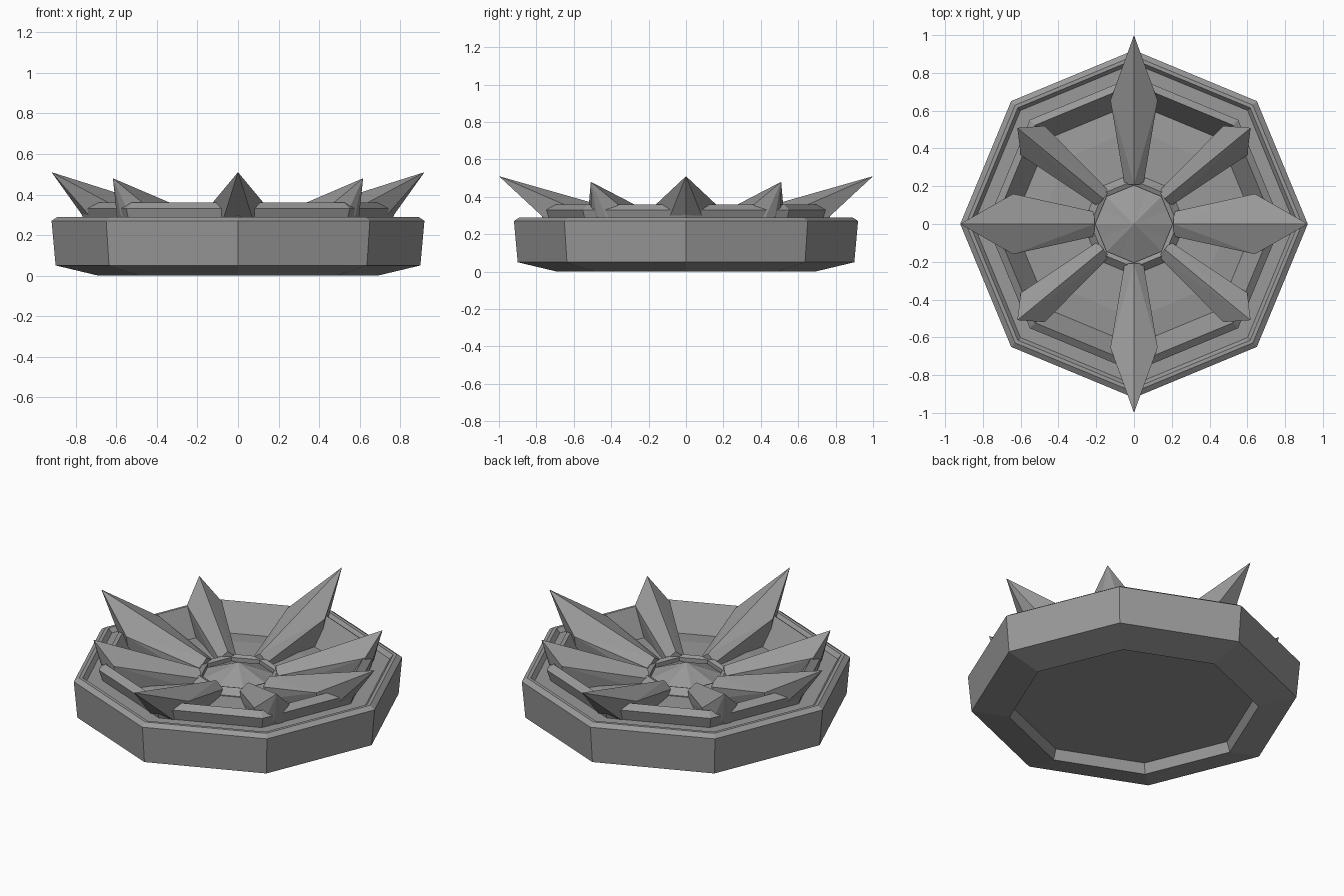
import bpy, bmesh, math
from mathutils import Matrix

if "Cube" in bpy.data.objects:
    bpy.data.objects.remove(bpy.data.objects["Cube"])

stone = bpy.data.materials.new("grey stone")
stone.diffuse_color = (0.32, 0.32, 0.32, 1)
stone.use_nodes = True
stone.node_tree.nodes["Principled BSDF"].inputs["Base Color"].default_value = stone.diffuse_color


def finish(name, bm):
    bmesh.ops.remove_doubles(bm, verts=bm.verts, dist=1e-5)
    bmesh.ops.recalc_face_normals(bm, faces=bm.faces)
    mesh = bpy.data.meshes.new(name)
    bm.to_mesh(mesh)
    bm.free()
    mesh.materials.append(stone)
    obj = bpy.data.objects.new(name, mesh)
    bpy.context.collection.objects.link(obj)
    return obj


def lathe(name, profile, sides=8, flute=0.0):
    """Revolve (radius, height) points into a faceted solid; flute pulls in every other column."""
    bm = bmesh.new()
    rings = []
    for r, z in profile:
        if r == 0:
            rings.append([bm.verts.new((0, 0, z))] * sides)
        else:
            ring = []
            for i in range(sides):
                a, k = math.tau * i / sides, 1 - flute * (i % 2)
                ring.append(bm.verts.new((r * k * math.cos(a), r * k * math.sin(a), z)))
            rings.append(ring)
    for a, b in zip(rings, rings[1:]):
        for i in range(sides):
            j = (i + 1) % sides
            bm.faces.new(list(dict.fromkeys([a[i], a[j], b[j], b[i]])))
    return finish(name, bm)


def spike(name, angle, tip_r, tip_z, wide_r, half, inner_half):
    """Ridged blade rising outwards from the hub."""
    pts = [(tip_r, 0, tip_z), (0.21, 0, 0.285), (min(0.77, tip_r - 0.05), 0, 0.30)]
    for s in (-1, 1):
        pts += [(wide_r, s * half, 0.36), (wide_r, s * half * 0.8, 0.19),
                (0.21, s * inner_half, 0.245), (0.21, s * inner_half, 0.17)]
    bm = bmesh.new()
    for p in pts:
        bm.verts.new(p)
    bmesh.ops.convex_hull(bm, input=bm.verts)
    loose = [v for v in bm.verts if not v.link_faces]
    bmesh.ops.delete(bm, geom=loose, context='VERTS')
    bmesh.ops.transform(bm, matrix=Matrix.Rotation(angle, 4, 'Z'), verts=bm.verts)
    return finish(name, bm)


# eight-sided dish: recessed underside, rim, groove, raised ring, sloping floor
lathe("base", [
    (0, 0.06), (0.67, 0.06), (0.69, 0), (0.90, 0.05), (0.92, 0.27),
    (0.89, 0.29), (0.87, 0.29), (0.85, 0.265), (0.76, 0.265), (0.78, 0.33),
    (0.74, 0.36), (0.64, 0.205), (0.50, 0.22), (0, 0.22)])

# hub collar and fluted centre
lathe("hub_ring", [
    (0.27, 0.20), (0.27, 0.225), (0.23, 0.26), (0.205, 0.25), (0.205, 0.20), (0.27, 0.20)])
lathe("hub_cone", [(0, 0.19), (0.215, 0.19), (0.21, 0.225), (0, 0.315)], 16, 0.1)

# long spikes front and back, wide spikes left and right, small ones between
for k in range(2):
    spike("long_spike", math.pi * (k + 0.5), 1.0, 0.51, 0.655, 0.125, 0.05)
    spike("wide_spike", math.pi * k, 0.92, 0.51, 0.64, 0.16, 0.065)
    for s in (-1, 1):
        spike("corner_spike", math.pi * k + s * math.radians(39.5),
              0.80, 0.48, 0.695, 0.10, 0.05)
